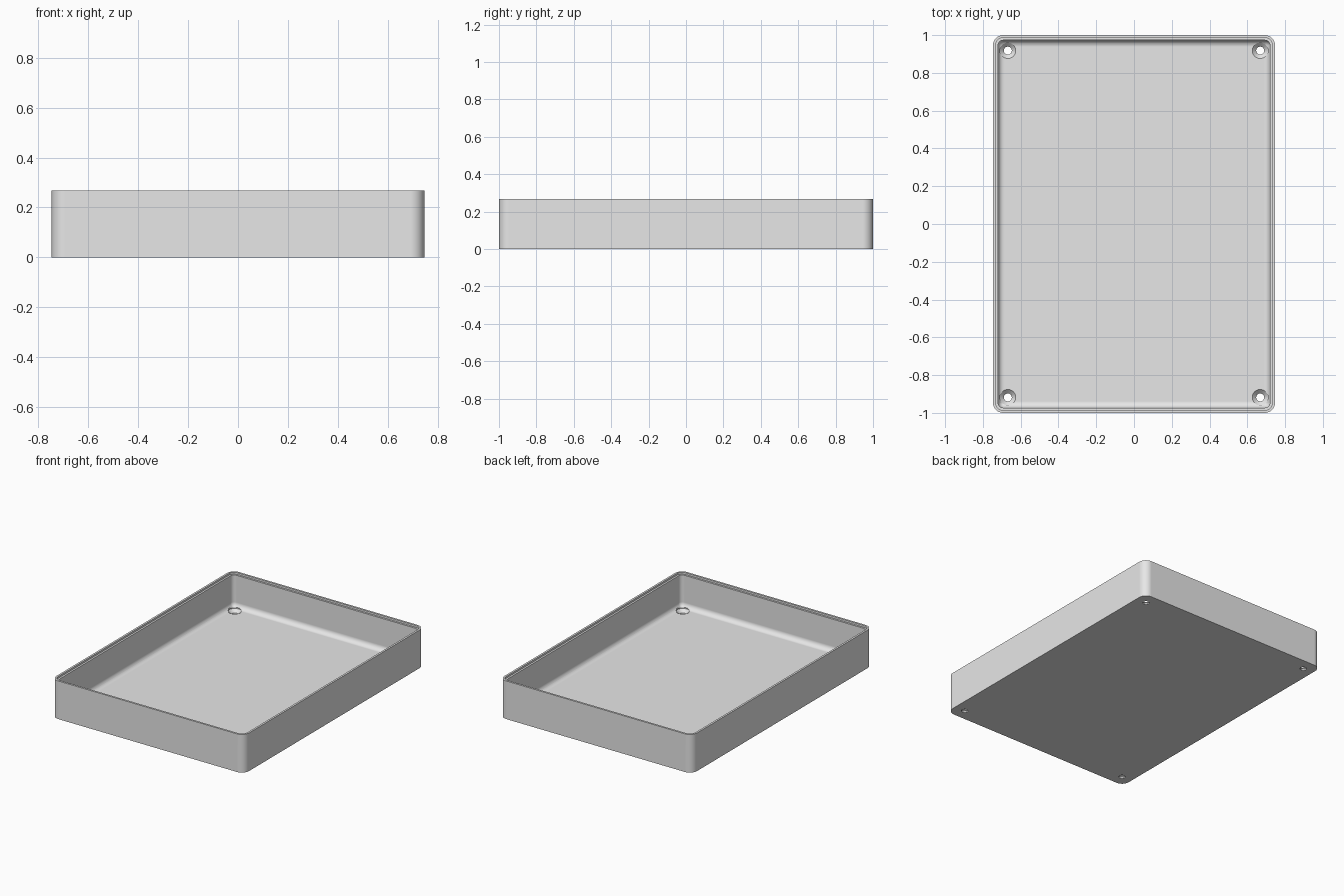
import bpy
import bmesh
from math import cos, sin, pi, radians

if "Cube" in bpy.data.objects:
    bpy.data.objects.remove(bpy.data.objects["Cube"], do_unlink=True)

HALF_X, HALF_Y, HEIGHT = 0.747, 1.0, 0.267
CORNER, WALL, LIP, FLOOR, FILLET = 0.055, 0.027, 0.014, 0.03, 0.035
CORNER_STEPS, FILLET_STEPS = 10, 8

grey = bpy.data.materials.new("plain grey")
grey.use_nodes = True
grey.diffuse_color = (0.8, 0.8, 0.8, 1)
grey.node_tree.nodes["Principled BSDF"].inputs["Base Color"].default_value = (0.8, 0.8, 0.8, 1)


def rounded_ring(bm, inset, z):
    """Vertices of a rounded rectangle, inset from the outer wall."""
    r = max(CORNER - inset, 0.006)
    cx, cy = HALF_X - inset - r, HALF_Y - inset - r
    ring = []
    for quarter, (sx, sy) in enumerate([(1, 1), (-1, 1), (-1, -1), (1, -1)]):
        for i in range(CORNER_STEPS + 1):
            a = (quarter + i / CORNER_STEPS) * pi / 2
            ring.append(bm.verts.new((sx * cx + r * cos(a), sy * cy + r * sin(a), z)))
    return ring


def object_from(bm, name):
    bmesh.ops.recalc_face_normals(bm, faces=bm.faces)
    mesh = bpy.data.meshes.new(name)
    bm.to_mesh(mesh)
    bm.free()
    mesh.materials.append(grey)
    obj = bpy.data.objects.new(name, mesh)
    bpy.context.collection.objects.link(obj)
    return obj


# Tray wall section: outside, rim lip, inner ledge, inner wall, floor fillet
section = [(0, 0), (0, HEIGHT), (LIP, HEIGHT), (LIP, HEIGHT - 0.013), (WALL, HEIGHT - 0.013)]
for i in range(FILLET_STEPS + 1):
    a = i / FILLET_STEPS * pi / 2
    section.append((WALL + FILLET * (1 - cos(a)), FLOOR + FILLET * (1 - sin(a))))

bm = bmesh.new()
rings = [rounded_ring(bm, inset, z) for inset, z in section]
for low, high in zip(rings, rings[1:]):
    for i in range(len(low)):
        j = (i + 1) % len(low)
        bm.faces.new((low[i], low[j], high[j], high[i]))
bm.faces.new(rings[0])
bm.faces.new(rings[-1])
tray = object_from(bm, "tray")

# Countersunk screw holes in the four corners
bm = bmesh.new()
profile = [(0.021, -0.05), (0.021, 0.009), (0.042, FLOOR), (0.042, 0.1)]
for sx in (-1, 1):
    for sy in (-1, 1):
        circles = []
        for r, z in profile:
            circles.append([bm.verts.new((sx * 0.668 + r * cos(k * pi / 16),
                                          sy * 0.918 + r * sin(k * pi / 16), z))
                            for k in range(32)])
        for low, high in zip(circles, circles[1:]):
            for k in range(32):
                n = (k + 1) % 32
                bm.faces.new((low[k], low[n], high[n], high[k]))
        bm.faces.new(circles[0])
        bm.faces.new(circles[-1])
cutter = object_from(bm, "hole_cutter")
cutter.hide_render = True

cut = tray.modifiers.new("screw holes", "BOOLEAN")
cut.operation = "DIFFERENCE"
cut.solver = "EXACT"
cut.object = cutter

bpy.ops.object.select_all(action="DESELECT")
tray.select_set(True)
bpy.context.view_layer.objects.active = tray
bpy.ops.object.modifier_apply(modifier=cut.name)
bpy.data.objects.remove(cutter, do_unlink=True)

# Smooth curves with crisp edges and clean flat faces
bpy.ops.object.shade_smooth_by_angle(angle=radians(30))
weighted = tray.modifiers.new("flat face shading", "WEIGHTED_NORMAL")
weighted.keep_sharp = True
